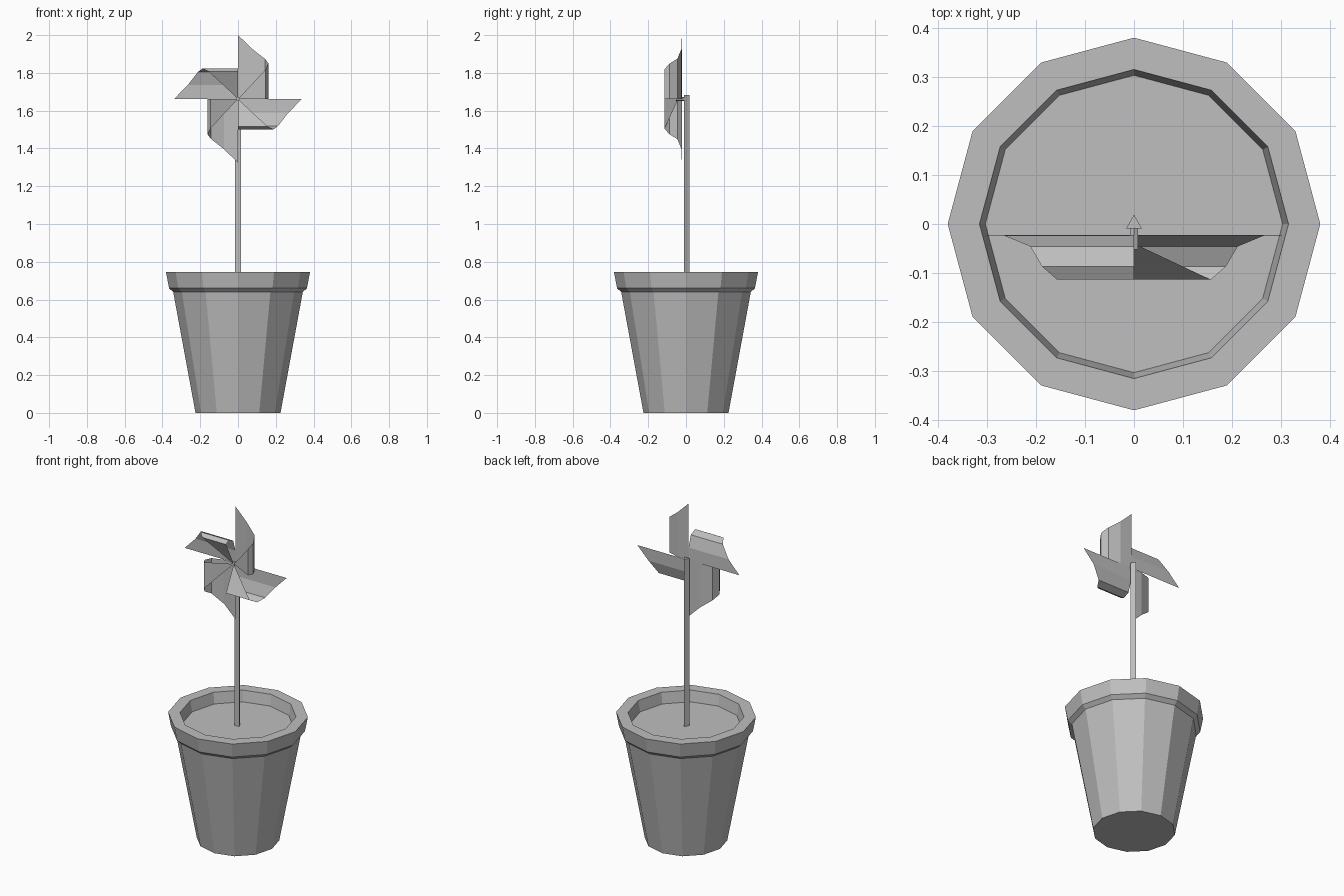
import bpy
import bmesh
from math import cos, sin, pi
from mathutils import Matrix, Vector

if "Cube" in bpy.data.objects:
    bpy.data.objects.remove(bpy.data.objects["Cube"])

grey = bpy.data.materials.new("plain grey")
grey.use_nodes = True
grey.diffuse_color = (0.52, 0.52, 0.52, 1)
grey.node_tree.nodes["Principled BSDF"].inputs["Base Color"].default_value = grey.diffuse_color


def finish(name, bm):
    mesh = bpy.data.meshes.new(name)
    bm.to_mesh(mesh)
    bm.free()
    mesh.materials.append(grey)
    obj = bpy.data.objects.new(name, mesh)
    bpy.context.collection.objects.link(obj)
    return obj


def lathe(name, profile, sides, cap_start=True, cap_end=True):
    """Flat-sided turned shape around z, with one corner on +y."""
    bm = bmesh.new()
    rings = []
    for r, z in profile:
        angles = [pi / 2 + 2 * pi * i / sides for i in range(sides)]
        rings.append([bm.verts.new((r * cos(a), r * sin(a), z)) for a in angles])
    for low, high in zip(rings, rings[1:]):
        for i in range(sides):
            j = (i + 1) % sides
            bm.faces.new((low[i], low[j], high[j], high[i]))
    if cap_start:
        bm.faces.new(rings[0][::-1])
    if cap_end:
        bm.faces.new(rings[-1])
    return finish(name, bm)


# Pot: tapered wall, overhanging rim and inner wall
SOIL_Z = 0.68
lathe("pot", [(0.225, 0), (0.343, 0.64), (0.365, 0.66), (0.381, 0.745),
              (0.316, 0.745), (0.304, SOIL_Z)], 12, cap_end=False)

# Soil surface closing the pot
bm = bmesh.new()
bmesh.ops.create_circle(bm, cap_ends=True, segments=12, radius=0.304,
                        matrix=Matrix.Translation((0, 0, SOIL_Z)))
finish("soil", bm)

# Three-sided stick
lathe("stick", [(0.019, SOIL_Z), (0.019, 1.682)], 3)

# Pin holding the wheel to the stick
HUB = Vector((0, 0, 1.662))
pin = lathe("pin", [(0.01, 0.009), (0.01, 0.052)], 6)
pin.matrix_world = Matrix.Translation(HUB) @ Matrix.Rotation(pi / 2, 4, "X")

# Folded paper blades: (sideways, depth, length) along the curl
CURL = [(0, -0.022, 0.338), (0.075, -0.024, 0.265), (0.143, -0.046, 0.212),
        (0.161, -0.087, 0.188), (0.146, -0.114, 0.157), (0.08, -0.08, 0.085)]
for number, side in enumerate(("top", "right", "bottom", "left")):
    bm = bmesh.new()
    inner = [bm.verts.new((x, y, 0)) for x, y, w in CURL]
    outer = [bm.verts.new((x, y, w)) for x, y, w in CURL]
    for i in range(len(CURL) - 1):
        bm.faces.new((inner[i], outer[i], outer[i + 1], inner[i + 1]))
    tip = bm.verts.new((0, -0.04, 0))
    bm.faces.new((inner[-1], outer[-1], tip))
    turn = Matrix.Rotation(number * pi / 2, 4, "Y")
    bm.transform(Matrix.Translation(HUB) @ turn)
    finish("blade_" + side, bm)
